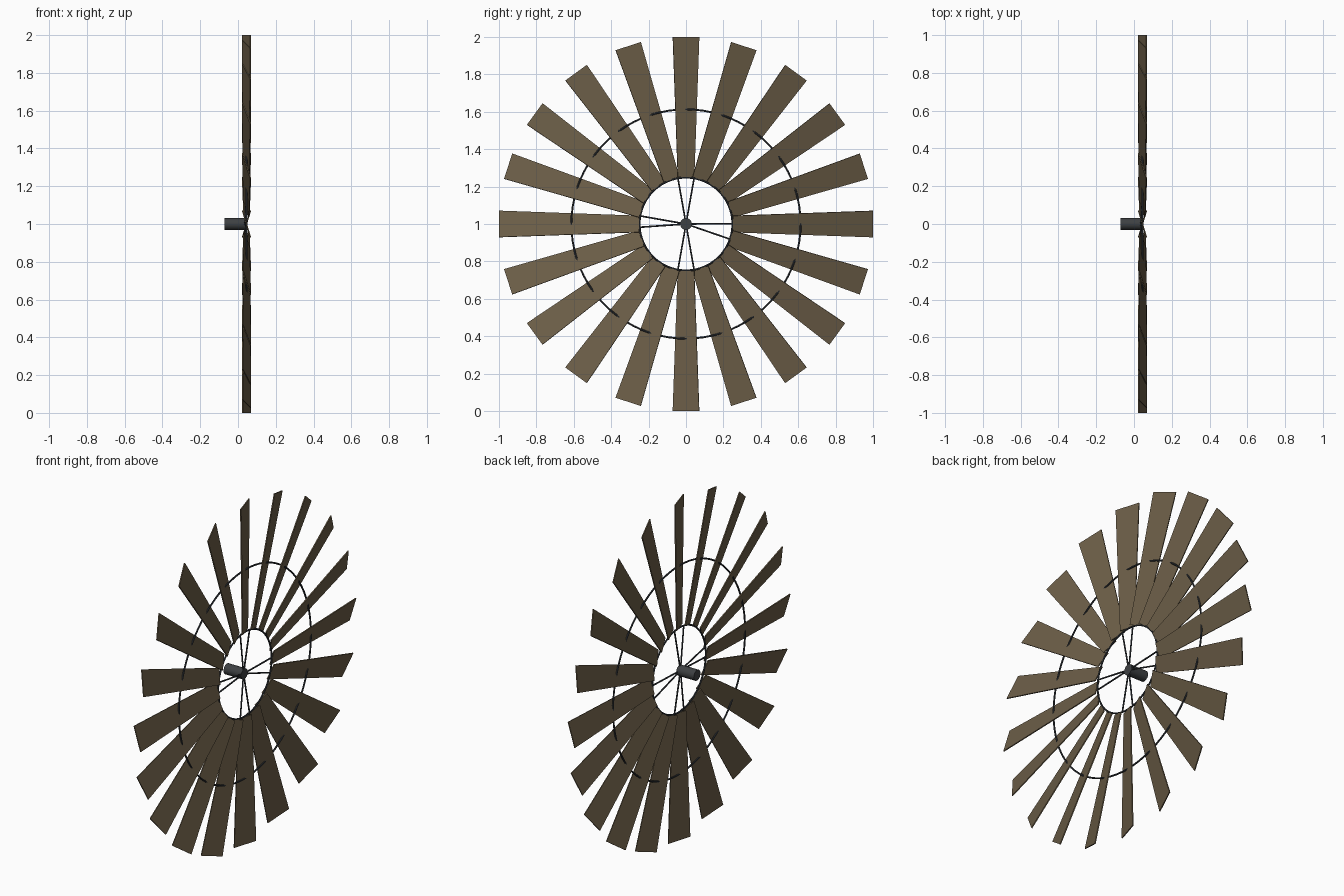
import bpy, bmesh, math
from mathutils import Vector, Matrix

if "Cube" in bpy.data.objects:
    bpy.data.objects.remove(bpy.data.objects["Cube"])

CX, CZ = 0.045, 1.0          # wheel plane and axle height


def material(name, rgb):
    m = bpy.data.materials.new(name)
    m.diffuse_color = (*rgb, 1)
    m.use_nodes = True
    m.node_tree.nodes["Principled BSDF"].inputs["Base Color"].default_value = m.diffuse_color
    return m


wood = material("brown_wood", (0.150, 0.112, 0.064))
iron = material("dark_iron", (0.048, 0.052, 0.055))
wire = material("dark_wire", (0.036, 0.042, 0.050))


def finish(obj, name, mat, smooth=True):
    obj.name = name
    obj.data.materials.append(mat)
    if smooth:
        bpy.ops.object.shade_smooth_by_angle()
    return obj


def rod(name, a, b, r, mat, sides):
    a, b = Vector(a), Vector(b)
    bpy.ops.mesh.primitive_cylinder_add(vertices=sides, radius=r, depth=(b - a).length,
                                        location=(a + b) / 2)
    o = bpy.context.object
    o.rotation_euler = (b - a).to_track_quat('Z', 'Y').to_euler()
    return finish(o, name, mat)


def ring(name, radius, r):
    bpy.ops.mesh.primitive_torus_add(major_radius=radius, minor_radius=r, major_segments=80,
                                     minor_segments=8, location=(CX, 0, CZ),
                                     rotation=(0, math.pi / 2, 0))
    return finish(bpy.context.object, name, wire)


# Blades: tapered thin boards, pitched about their own length
def blade(i, count=20):
    bm = bmesh.new()
    bmesh.ops.create_cube(bm, size=2)
    for v in bm.verts:
        tip = v.co.z > 0
        v.co = Vector((v.co.x * 0.003,
                       v.co.y * (0.074 if tip else 0.046),
                       1.0 if tip else 0.25))
    bm.transform(Matrix.Rotation(math.radians(17), 4, 'Z'))
    bm.transform(Matrix.Rotation(2 * math.pi * i / count, 4, 'X'))
    me = bpy.data.meshes.new("blade")
    bm.to_mesh(me)
    bm.free()
    o = bpy.data.objects.new("blade", me)
    o.location = (CX, 0, CZ)
    bpy.context.collection.objects.link(o)
    finish(o, "blade_%02d" % i, wood, smooth=False)


for i in range(20):
    blade(i)

# Rings that carry the blades
ring("outer_ring", 0.613, 0.005)
ring("inner_ring", 0.248, 0.005)

# Spokes from the hub to the inner ring
for a in (80, 100, 170, 184, 260, 280, 341, 0.5):
    t = math.radians(a)
    rod("spoke", (0.036, 0, CZ),
        (CX, 0.248 * math.cos(t), CZ + 0.248 * math.sin(t)), 0.0045, wire, 8)

# Axle hub
rod("hub", (-0.072, 0, CZ), (0.042, 0, CZ), 0.031, iron, 20)
